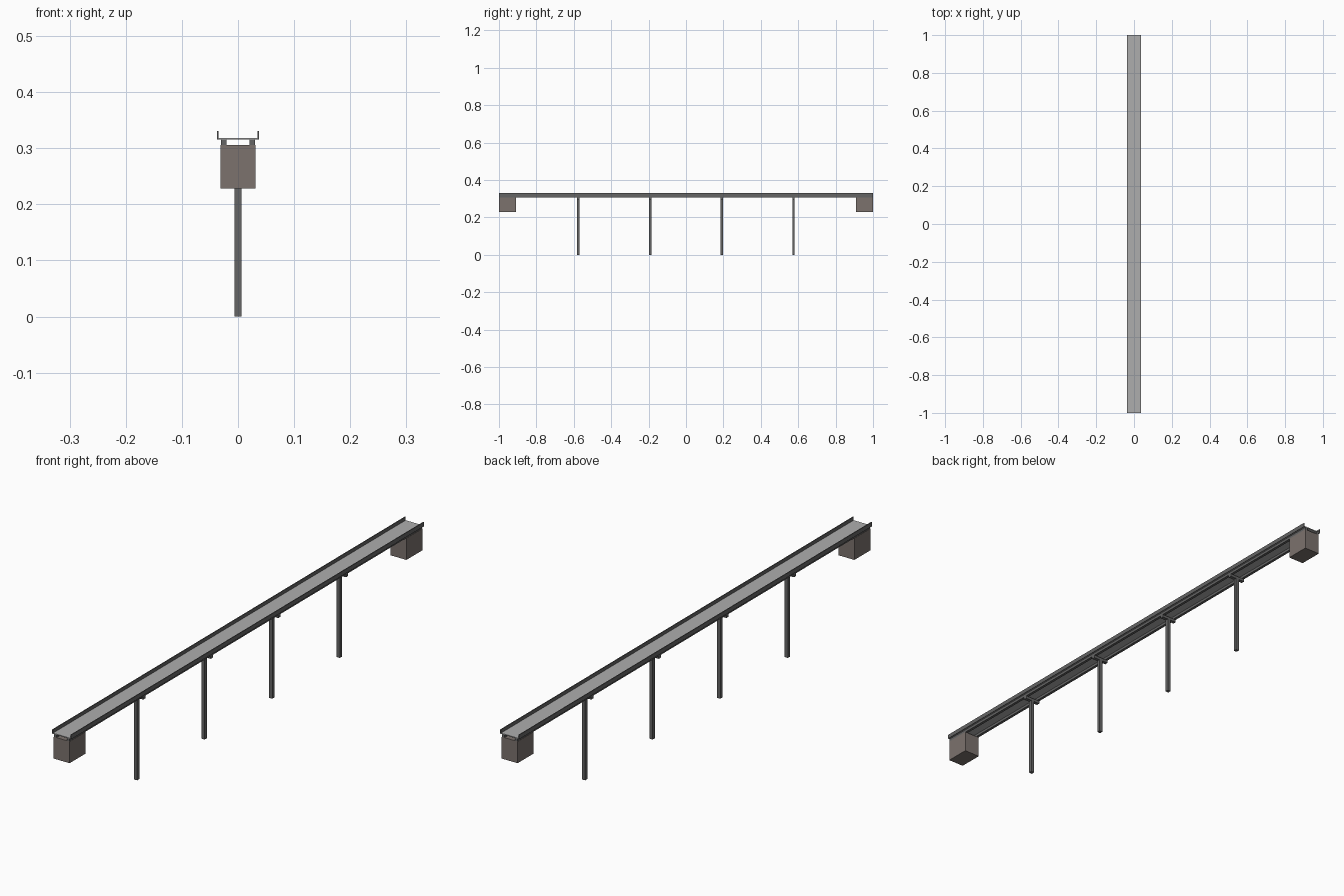
import bpy

if "Cube" in bpy.data.objects:
    bpy.data.objects.remove(bpy.data.objects["Cube"])


def material(name, rgb):
    m = bpy.data.materials.new(name)
    m.diffuse_color = (*rgb, 1)
    m.use_nodes = True
    m.node_tree.nodes["Principled BSDF"].inputs["Base Color"].default_value = m.diffuse_color
    return m


DARK = material("dark_concrete", (0.13, 0.13, 0.13))
LIGHT = material("road_grey", (0.42, 0.42, 0.42))
STONE = material("stained_concrete", (0.2, 0.17, 0.155))


def box(name, x, y, z, mat):
    """Box from (min, max) ranges along each axis."""
    verts = [(a, b, c) for a in x for b in y for c in z]
    faces = [(0, 1, 3, 2), (4, 6, 7, 5), (0, 4, 5, 1),
             (2, 3, 7, 6), (0, 2, 6, 4), (1, 5, 7, 3)]
    mesh = bpy.data.meshes.new(name)
    mesh.from_pydata(verts, [], faces)
    mesh.materials.append(mat)
    ob = bpy.data.objects.new(name, mesh)
    bpy.context.collection.objects.link(ob)
    return ob


def span(a, b, side):
    return tuple(sorted((a * side, b * side)))


FULL = (-1.0, 1.0)

# Road deck
box("road_deck", (-0.035, 0.035), FULL, (0.3155, 0.3185), LIGHT)

for s, label in ((-1, "left"), (1, "right")):
    # Parapet walls along the deck edges
    box(f"parapet_{label}", span(0.0345, 0.0375, s), FULL, (0.3155, 0.331), DARK)
    # Girders under the deck
    box(f"girder_{label}", span(0.0205, 0.0305, s), FULL, (0.306, 0.3155), DARK)

# Abutment blocks at both ends
for s, label in ((-1, "front"), (1, "back")):
    box(f"abutment_{label}", (-0.0315, 0.0315), span(0.91, 1.0, s), (0.228, 0.306), STONE)

# Piers with cross-beam caps
for i in range(4):
    y = -0.575 + i * 0.3833
    box(f"pier_{i + 1}", (-0.0065, 0.0065), (y - 0.0065, y + 0.0065), (0, 0.296), DARK)
    box(f"pier_cap_{i + 1}", (-0.0305, 0.0305), (y - 0.0065, y + 0.0065), (0.296, 0.306), DARK)
